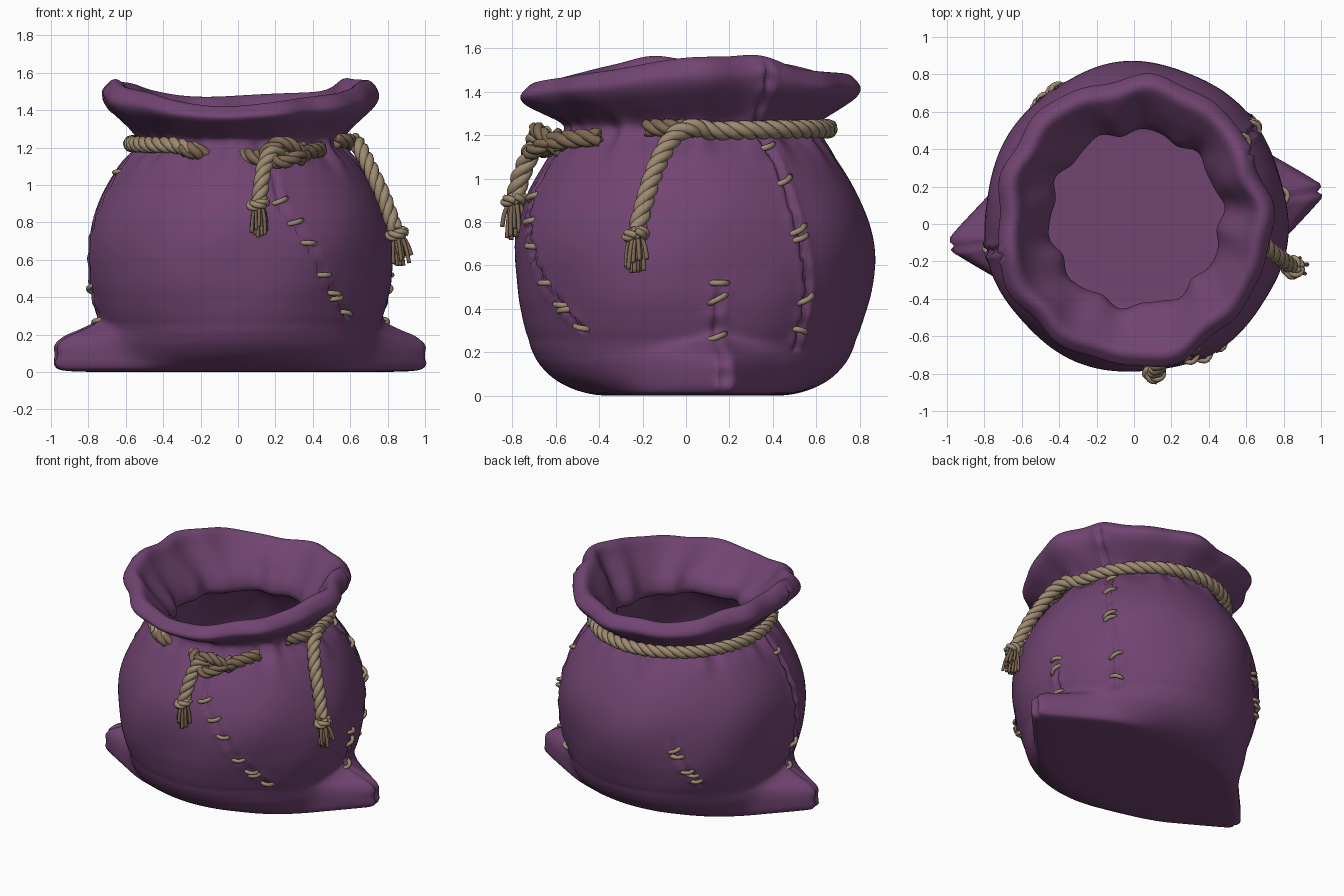
import bpy, bmesh, math, random
from mathutils import Vector

if "Cube" in bpy.data.objects:
    bpy.data.objects.remove(bpy.data.objects["Cube"])
random.seed(4)

def material(name, rgb):
    m = bpy.data.materials.new(name)
    m.diffuse_color = (*rgb, 1)
    m.use_nodes = True
    m.node_tree.nodes["Principled BSDF"].inputs["Base Color"].default_value = m.diffuse_color
    return m

PURPLE = material("purple cloth", (0.165, 0.058, 0.168))
TAN = material("tan rope", (0.34, 0.255, 0.165))
BROWN = material("brown rope", (0.21, 0.14, 0.088))

def spline(pts, n):
    """Catmull-Rom through tuples of any length."""
    out = []
    for i in range(len(pts) - 1):
        a, b, c, d = (pts[max(i - 1, 0)], pts[i], pts[i + 1], pts[min(i + 2, len(pts) - 1)])
        for k in range(n):
            t = k / n
            out.append(tuple(0.5 * (2 * q + (r - p) * t + (2 * p - 5 * q + 4 * r - s) * t * t
                             + (3 * q - p - 3 * r + s) * t ** 3) for p, q, r, s in zip(a, b, c, d)))
    return out + [tuple(pts[-1])]

def finish(bm, name, mat):
    bmesh.ops.recalc_face_normals(bm, faces=bm.faces)
    me = bpy.data.meshes.new(name)
    bm.to_mesh(me)
    bm.free()
    me.materials.append(mat)
    me.shade_smooth()
    ob = bpy.data.objects.new(name, me)
    bpy.context.collection.objects.link(ob)
    return ob

# ---- sack: height, half width, half depth ----
BASE = [(0, .01, .01), (0, .3, .2), (0, .55, .38), (.008, .64, .47), (.035, .69, .56),
        (.08, .715, .64), (.14, .73, .7), (.19, .735, .73), (.225, .74, .745), (.26, .75, .755),
        (.3, .765, .77), (.37, .785, .79)]
BODY = [(.48, .805, .815), (.65, .81, .83), (.8, .79, .81), (.95, .735, .75), (1.1, .645, .66)]
COLLAR = [(1.18, .565, .6), (1.23, .54, .58), (1.28, .565, .605), (1.35, .64, .68), (1.42, .71, .75),
          (1.48, .735, .775), (1.54, .71, .75), (1.565, .67, .71)]
MOUTH = [(1.545, .63, .665), (1.47, .59, .61), (1.36, .525, .54), (1.25, .47, .48), (1.16, .465, .475)]
# how far each base level is pulled out into the bottom corners
CORNER = [0, 0, .5, .88, .98, 1, .97, .82, .5, .16, 0, 0]

shell = [row + (e,) for row, e in zip(BASE, CORNER)] + [row + (0,) for row in BODY + COLLAR]
lining = [row + (0,) for row in MOUTH]
lining += [(max(z, .03), ax - .07, ay - .07, 0) for z, ax, ay in reversed((BASE + BODY)[1:])]
STEP = 4
ROWS = spline(shell + lining, STEP)
RIM = (len(shell) - 1) * STEP
EARS = (math.radians(8.5), math.radians(188))

# Seams: (angle in degrees, height) from the top down
SEAMS = {
    "front": [(-75, 1.06), (-74, .9), (-64, .7), (-56, .5), (-40, .28)],
    "right": [(30, 1.55), (31, 1.3), (35, 1.1), (37, .8), (41, .5), (40, .2)],
    "corner": [(9, .52), (8, .3), (8.5, 0)],
    "left": [(195, 1.55), (194, 1.1), (192, .6), (188, 0)],
    "back": [(120, .68), (123, .55), (134, .33)]}
STITCHES = {"front": (.9, .79, .69, .51, .42, .4, .31), "right": (1.14, .98, .78, .74, .45, .3),
            "corner": (.5, .44, .27), "left": (1.05, .46, .27), "back": (.62, .57, .55, .46, .41, .37)}

def seam_angle(seam, z):
    for (a0, z0), (a1, z1) in zip(seam, seam[1:]):
        if z1 <= z <= z0:
            return math.radians(a0 + (a1 - a0) * (z0 - z) / (z0 - z1))

def bell(x, w):
    return math.exp(-(x / w) ** 2)

def wrap(a):
    return (a + math.pi) % (2 * math.pi) - math.pi

def smooth(x):
    x = min(max(x, 0), 1)
    return x * x * (3 - 2 * x)

def surface(t, row, outer=True, seams=True):
    z, ax, ay, e = row
    z = max(z, 0)
    c, s = math.cos(t), math.sin(t)
    r = 1 / math.sqrt((c / max(ax, .005)) ** 2 + (s / max(ay, .005)) ** 2)
    # pulled-out bottom corners
    for ea in EARS:
        d = wrap(t - ea)
        if abs(d) < 1.2 and e > 0:
            ear = .8 / (math.sqrt(math.sin(d) ** 2 + .0015) + .75 * math.cos(d))
            ear = min(ear, .995 - .3 * d * d)
            gap = ear - r
            low = e ** (1 + 2.5 * abs(d))          # corners sink away from their tips
            r += low * smooth((1.2 - abs(d)) / .8) * (gap + math.sqrt(gap * gap + .002)) / 2
    # gathers at the neck, folds in the collar, soft dents in the body
    collar = smooth((z - 1.22) / .25)
    if outer:
        r += .010 * bell(z - 1.2, .1) * (math.sin(19 * t) + math.sin(11 * t + 1) + .6 * math.sin(29 * t))
        r += .007 * bell(z - .6, .35) * (math.sin(3 * t + 5 * z) + math.sin(7 * t - 6 * z))
    else:
        r += .018 * bell(z - 1.22, .25) * (math.sin(10 * t) + .3 * math.sin(17 * t))
    r += collar * (.012 * math.sin(9 * t + 1) + .012 * math.sin(5 * t + 2) + .007 * math.sin(14 * t))
    if seams and outer and r > .4:
        for seam in SEAMS.values():
            a = seam_angle(seam, z)
            if a is not None:
                d = wrap(t - a) * r
                if abs(d) < .15:
                    pucker = 1 + .7 * math.sin(z * 55)
                    fade = min(1, (seam[0][1] - z) / .05, (z - seam[-1][1]) / .05 + .2)
                    r += fade * (.014 * pucker * bell(d, .04) - .036 * bell(d, .015))
    lift = min(max((z - 1.24) / .3, 0), 1)
    z += lift * (.05 * math.cos(2 * t) - .065 + .022 * s + .01 * math.sin(5 * t + 1)
                 + .035 * (bell(wrap(t - .52), .2) + bell(wrap(t - 3.4), .2)))
    return Vector((.01 - .015 * collar + r * c, .03 - .015 * collar + r * s, z))

SEG = 300
bm = bmesh.new()
rings = [[bm.verts.new(surface(2 * math.pi * k / SEG, row, i <= RIM)) for k in range(SEG)]
         for i, row in enumerate(ROWS)]
for a, b in zip(rings, rings[1:]):
    for k in range(SEG):
        j = (k + 1) % SEG
        bm.faces.new((a[k], a[j], b[j], b[k]))
bm.faces.new(rings[0][::-1])
bm.faces.new(rings[-1])
finish(bm, "sack", PURPLE)

# ---- tubes, ropes, tassels ----
def tube(bm, pts, radius, sides=6):
    pts = [Vector(p) for p in pts]
    prev = None
    for i, p in enumerate(pts):
        d = (pts[min(i + 1, len(pts) - 1)] - pts[max(i - 1, 0)]).normalized()
        u = d.orthogonal().normalized() if prev is None else (n - d * n.dot(d)).normalized()
        n, v = u, d.cross(u)
        ring = [bm.verts.new(p + radius * (math.cos(q) * u + math.sin(q) * v))
                for q in (2 * math.pi * k / sides for k in range(sides))]
        if prev:
            for k in range(sides):
                j = (k + 1) % sides
                bm.faces.new((prev[k], prev[j], ring[j], ring[k]))
        else:
            bm.faces.new(ring[::-1])
        prev = ring
    bm.faces.new(prev)

def rope(name, pts, mat, thick=.045, pitch=.2):
    """Three strands twisted round a smooth path."""
    path = [Vector(p) for p in spline(pts, 10)]
    bm = bmesh.new()
    strands = ([], [], [])
    n, run = None, 0
    for i, p in enumerate(path):
        d = (path[min(i + 1, len(path) - 1)] - path[max(i - 1, 0)]).normalized()
        n = d.orthogonal().normalized() if n is None else (n - d * n.dot(d)).normalized()
        run += (p - path[i - 1]).length if i else 0
        for k, strand in enumerate(strands):
            q = 2 * math.pi * (run / pitch + k / 3)
            strand.append(p + thick * .46 * (math.cos(q) * n + math.sin(q) * d.cross(n)))
    for strand in strands:
        tube(bm, strand, thick * .56, 7)
    return finish(bm, name, mat)

def tassel(name, top, lean):
    """Binding knot with frayed ends."""
    top = Vector(top)
    loop = [top + Vector((.036 * math.cos(q), .036 * math.sin(q), .012 * math.sin(q + 1)))
            for q in (i * math.pi / 4 for i in range(9))]
    rope(name + "_binding", loop, TAN, .03, .12)
    bm = bmesh.new()
    for k in range(17):
        q = k * 2.4
        out = Vector((math.cos(q), math.sin(q), 0)) * (.012 + .025 * (k % 3) / 2)
        end = top + out * random.uniform(1, 1.8) + Vector(lean) + Vector((0, 0, random.uniform(-.18, -.1)))
        tube(bm, spline([top + out * .6, (top + end) / 2 + out * .5, end], 4), .011, 5)
    finish(bm, name, BROWN)

def neck(deg, z, grow=0):
    t = math.radians(deg)
    return (.005 + (.575 + grow) * math.cos(t), .03 + (.625 + grow) * math.sin(t), z)

# neck rope: from the front left, round the back, then hanging on the right
around = [neck(-111, 1.17, -.06), neck(-117, 1.19)]
around += [neck(a, 1.22 + .01 * math.sin(math.radians(a))) for a in range(-127, -356, -15)]
hanging = [(.62, .03, 1.235), (.655, -.06, 1.19), (.715, -.13, 1.07), (.78, -.18, .93), (.84, -.225, .76)]
rope("neck_rope", around + hanging, TAN)
rope("left_rope_end", [neck(-121, 1.195, .004), neck(-114, 1.18, 0), neck(-109, 1.155, -.06)], BROWN, .046)
rope("right_rope_end", [(.6, .04, 1.23), (.585, -.08, 1.235), (.52, -.18, 1.235)], BROWN, .042)
tassel("right_tassel", (.85, -.232, .74), (.02, -.005, 0))

# front knot and hanging end
rope("front_rope", [(.02, -.53, 1.16), (.1, -.62, 1.145), (.22, -.655, 1.14), (.34, -.61, 1.17),
                    (.41, -.5, 1.185), (.44, -.4, 1.19)], BROWN)
rope("front_knot", [(.35, -.58, 1.13), (.31, -.66, 1.2), (.22, -.69, 1.225), (.15, -.68, 1.17),
                    (.22, -.715, 1.12), (.31, -.67, 1.15), (.36, -.58, 1.2)], BROWN, .038)
rope("front_hanging_rope", [(.27, -.64, 1.2), (.19, -.69, 1.185), (.145, -.72, 1.11), (.125, -.765, 1.0),
                            (.11, -.79, .89)], TAN)
tassel("front_tassel", (.108, -.79, .9), (0, .005, -.01))

# ---- stitches crossing the seams ----
def at(t, z):
    return surface(t, min(ROWS[3 * STEP:20 * STEP], key=lambda r: abs(r[0] - z)), True, False)

for name, heights in STITCHES.items():
    bm = bmesh.new()
    for z in heights:
        a = seam_angle(SEAMS[name], z)
        tilt = random.uniform(-.01, .025)
        p = at(a, z)
        side = (at(a + .06, z) - at(a - .06, z)).normalized()
        out = side.cross(Vector((0, 0, 1))).normalized()
        pts = [p + side * .044 * s + Vector((0, 0, tilt * s)) + out * (.02 - .034 * s * s)
               for s in (-1, -.6, -.2, .2, .6, 1)]
        tube(bm, pts, .014, 7)
    finish(bm, name + "_stitches", TAN)
